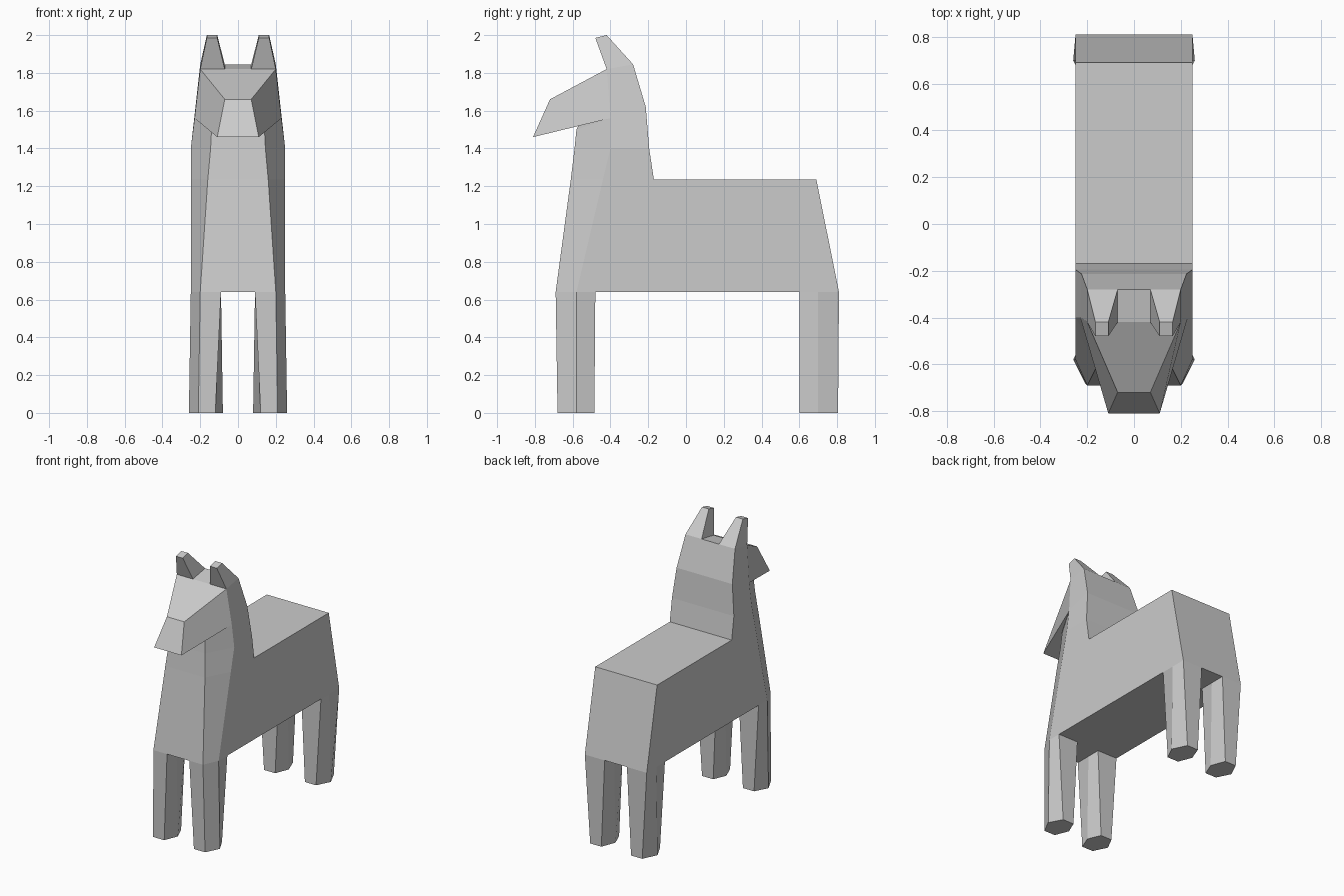
import bpy, bmesh

if "Cube" in bpy.data.objects:
    bpy.data.objects.remove(bpy.data.objects["Cube"])


def loft(name, rings, mirror=False):
    """Skin a list of equal-length point rings and cap both ends."""
    bm = bmesh.new()
    loops = [[bm.verts.new(p) for p in ring] for ring in rings]
    n = len(loops[0])
    for a, b in zip(loops, loops[1:]):
        for i in range(n):
            j = (i + 1) % n
            bm.faces.new((a[i], a[j], b[j], b[i]))
    bm.faces.new(loops[0])
    bm.faces.new(loops[-1])
    bmesh.ops.recalc_face_normals(bm, faces=bm.faces)
    me = bpy.data.meshes.new(name)
    bm.to_mesh(me)
    bm.free()
    ob = bpy.data.objects.new(name, me)
    bpy.context.collection.objects.link(ob)
    if mirror:
        ob.modifiers.new("mirror", 'MIRROR').use_mirror_merge = False
    return ob


def sym(half):
    """Close a half ring given on +x by reflecting it to -x."""
    return half + [(-x, y, z) for x, y, z in reversed(half)]


def at_z(points, z):
    return [(x, y, z) for x, y in points]


# Torso: side profile extruded across x
side = [(-.17, 1.235), (.69, 1.235), (.81, .64), (-.17, .64)]
loft("torso", [[(x, y, z) for y, z in side] for x in (-.25, .25)])

# Chest and neck: chamfered front, rising into the back of the head
loft("chest_and_neck", [sym(r) for r in (
    [(.20, -.69, .64), (.25, -.58, .64), (.25, -.17, .64)],
    [(.16, -.61, 1.235), (.25, -.44, 1.235), (.25, -.17, 1.235)],
    [(.145, -.59, 1.40), (.25, -.40, 1.40), (.25, -.195, 1.40)],
    [(.14, -.58, 1.50), (.23, -.40, 1.56), (.225, -.213, 1.62)],
    [(.10, -.42, 1.82), (.20, -.42, 1.82), (.20, -.28, 1.845)],
)])

# Head: wedge tapering to the muzzle
loft("head", [sym(r) for r in (
    [(.20, -.42, 1.82), (.23, -.40, 1.56)],
    [(.07, -.72, 1.66), (.11, -.81, 1.46)],
)])

# Ears: tapered blocks leaning forward
loft("ears", [
    [(.07, -.42, 1.82), (.20, -.42, 1.82), (.20, -.28, 1.845), (.07, -.28, 1.845)],
    [(.11, -.48, 1.985), (.165, -.48, 1.985), (.165, -.42, 2.0), (.11, -.42, 2.0)],
], mirror=True)

# Legs: hexagonal feet blending into the body
front_top = [(.09, -.48), (.25, -.48), (.25, -.58), (.20, -.69), (.09, -.69), (.09, -.58)]
rear_top = [(.09, .60), (.25, .60), (.25, .70), (.25, .81), (.09, .81), (.09, .70)]


def foot(inner_y, mid_y, outer_y):
    return [(.12, inner_y), (.21, inner_y), (.26, mid_y),
            (.21, outer_y), (.12, outer_y), (.08, mid_y)]


loft("front_legs", [at_z(foot(-.485, -.58, -.68), 0), at_z(front_top, .64)], mirror=True)
loft("rear_legs", [at_z(foot(.60, .70, .805), 0), at_z(rear_top, .64)], mirror=True)
